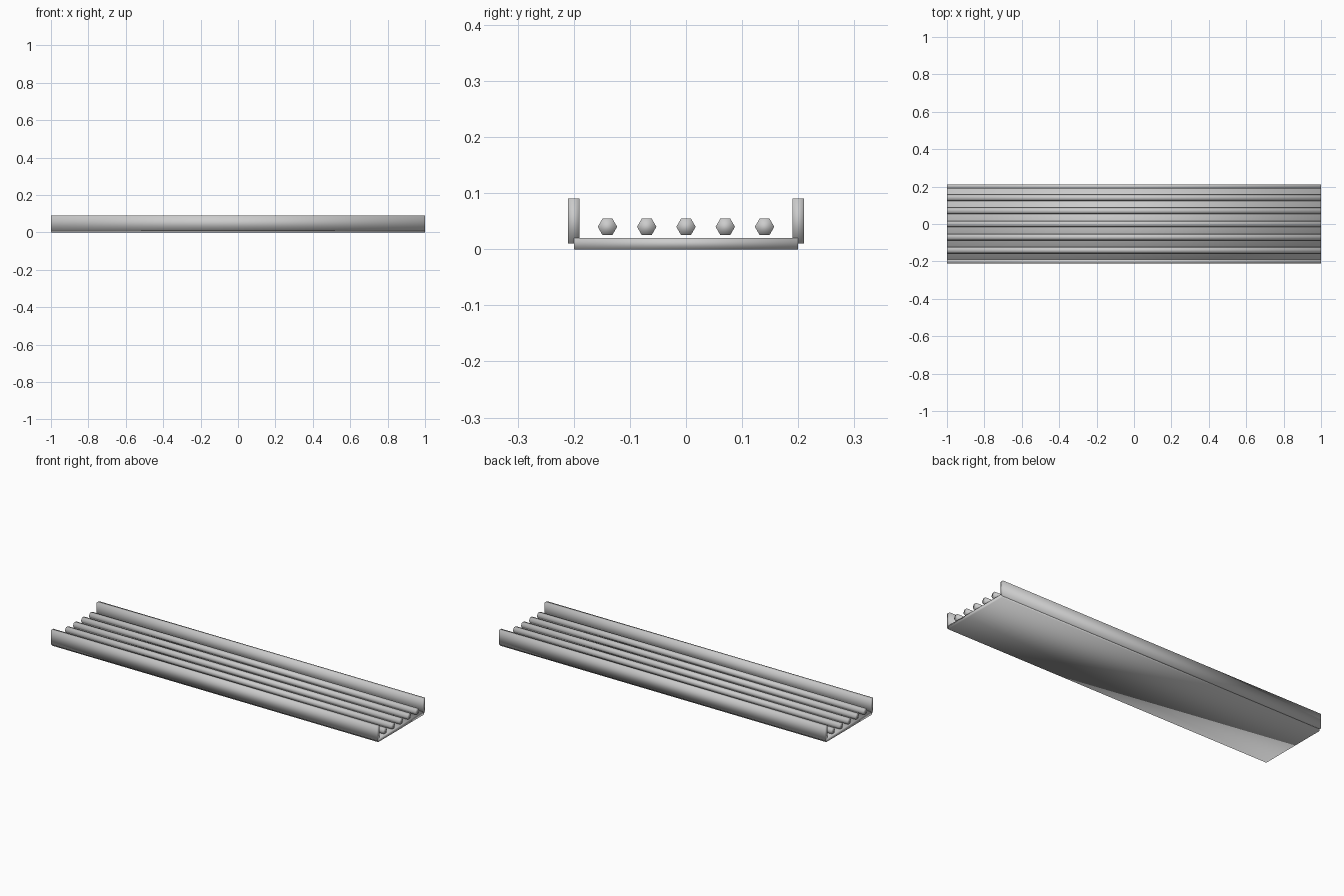
import bpy, math

if "Cube" in bpy.data.objects:
    bpy.data.objects.remove(bpy.data.objects["Cube"])

metal = bpy.data.materials.new("light_grey")
metal.diffuse_color = (0.6, 0.6, 0.6, 1)
metal.use_nodes = True
metal.node_tree.nodes["Principled BSDF"].inputs["Base Color"].default_value = metal.diffuse_color


def finish(name):
    ob = bpy.context.object
    ob.name = name
    bpy.ops.object.transform_apply(location=False, rotation=True, scale=True)
    ob.data.materials.append(metal)
    bpy.ops.object.shade_smooth()


def box(name, size, loc):
    bpy.ops.mesh.primitive_cube_add(size=1, location=loc)
    bpy.context.object.scale = size
    finish(name)


# Tray base and side rails
box("tray_base", (2, 0.4, 0.02), (0, 0, 0.01))
for name, s in (("front_rail", -1), ("back_rail", 1)):
    box(name, (2, 0.02, 0.08), (0, 0.2 * s, 0.05))

# Five six-sided rods along the tray, points facing sideways
for i in range(5):
    bpy.ops.mesh.primitive_cylinder_add(
        vertices=6, radius=0.0173, depth=2,
        location=(0, (i - 2) * 0.07, 0.04), rotation=(0, math.pi / 2, 0))
    finish(f"rod_{i + 1}")
